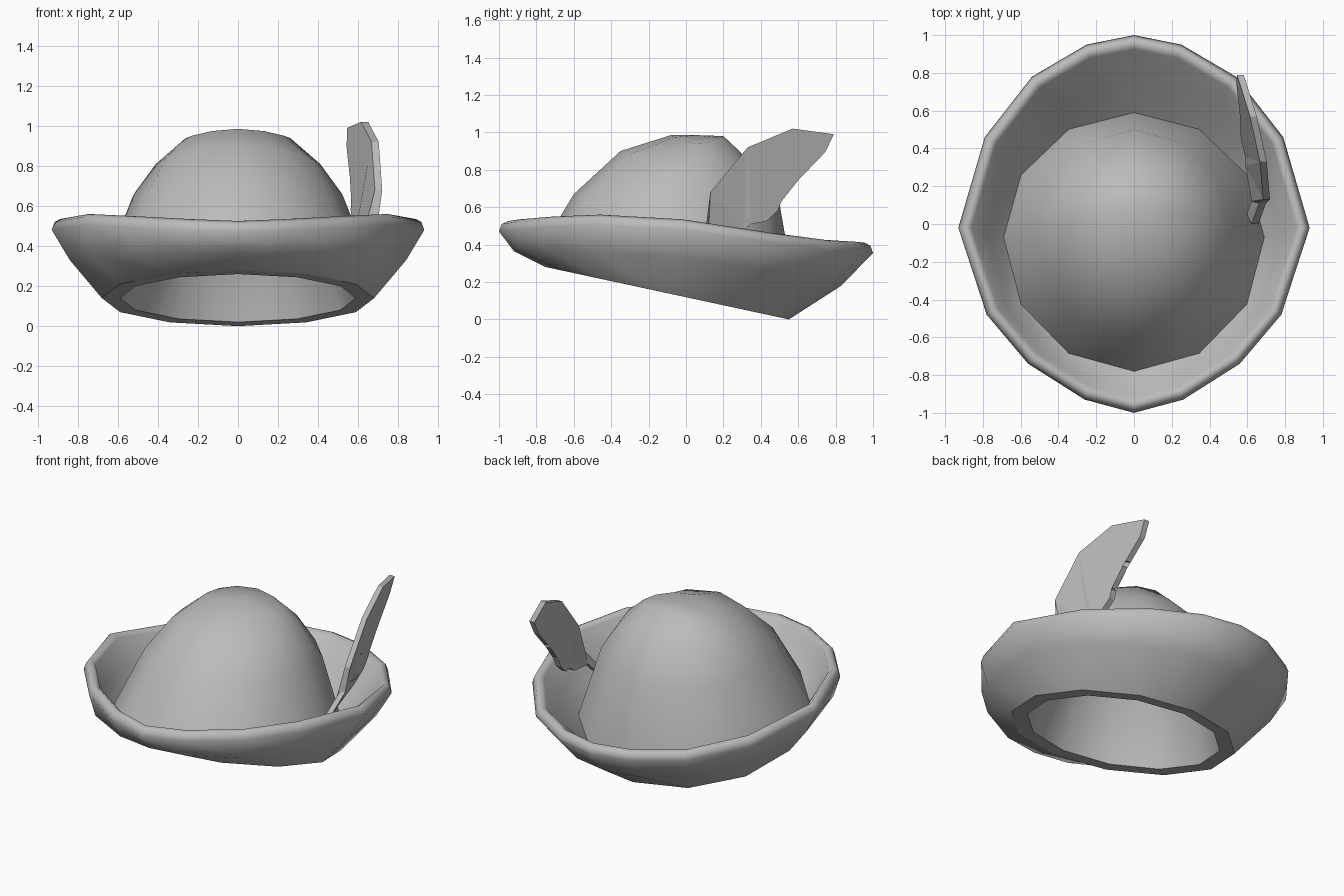
import bpy, bmesh
from math import sin, cos, radians

if "Cube" in bpy.data.objects:
    bpy.data.objects.remove(bpy.data.objects["Cube"], do_unlink=True)

felt = bpy.data.materials.new("plain grey")
GREY = (0.5, 0.5, 0.5, 1)
felt.diffuse_color = GREY
felt.use_nodes = True
felt.node_tree.nodes["Principled BSDF"].inputs["Base Color"].default_value = GREY


def make_object(name, bm):
    bmesh.ops.recalc_face_normals(bm, faces=bm.faces[:])
    mesh = bpy.data.meshes.new(name)
    bm.to_mesh(mesh)
    bm.free()
    mesh.materials.append(felt)
    obj = bpy.data.objects.new(name, mesh)
    bpy.context.collection.objects.link(obj)
    return obj


def mirror(half):
    """Complete a half ring running from the back (+y) to the front."""
    return half + [(-x, y, z) for x, y, z in half[-2:0:-1]]


def oval(width, middle, front, back, angles):
    """Half ring; middle, front and back are (y, z) points."""
    pts = []
    for a in angles:
        t = cos(radians(a))
        end = back if t > 0 else front
        y = middle[0] + abs(t) * (end[0] - middle[0])
        bend = (back[1] + front[1]) / 2 - middle[1]
        z = middle[1] + t * (back[1] - front[1]) / 2 + t * t * bend
        pts.append((width * sin(radians(a)), y, z))
    return pts


def mean(p, q):
    return tuple((a + b) / 2 for a, b in zip(p, q))


def twelve(width, middle, front, back):
    """Twelve-sided ring with split front and back sides."""
    p = oval(width, middle, front, back, range(0, 181, 30))
    return mirror([p[0], mean(p[0], p[1])] + p[1:6] + [mean(p[5], p[6]), p[6]])


def sixteen(width, middle, front, back):
    return mirror(oval(width, middle, front, back,
                       (0, 16, 37, 60, 90, 120, 142, 164, 180)))


# Wavy outer edge of the brim, from back to front
EDGE = [(0, 1, .355), (.25, .95, .36), (.54, .78, .37), (.79, .46, .41),
        (.93, -.02, .48), (.78, -.48, .505), (.56, -.74, .495),
        (.26, -.93, .48), (0, -1, .47)]


def rim(scale, lift):
    return mirror([(x * scale, y * scale, z + lift) for x, y, z in EDGE])


# Hat shell: cavity, underside, brim and crown as one closed loft
rings = [
    # cavity
    twelve(.20, (.04, .88), (-.06, .91), (.15, .91)),
    twelve(.34, (0, .76), (-.29, .83), (.28, .78)),
    twelve(.45, (-.05, .60), (-.52, .63), (.42, .58)),
    # flat underside
    twelve(.59, (-.10, .14), (-.65, .26), (.46, .02)),
    twelve(.68, (-.10, .14), (-.75, .28), (.55, 0)),
    # outside of the brim, rolled rim, inside of the brim
    sixteen(.84, (-.05, .33), (-.92, .365), (.83, .18)),
    rim(1, 0),
    rim(.985, .04),
    rim(.955, .055),
    rim(.925, .03),
    sixteen(.78, (-.05, .37), (-.85, .43), (.76, .25)),
    # crown
    twelve(.69, (-.07, .24), (-.78, .37), (.59, .10)),
    twelve(.52, (-.04, .66), (-.60, .67), (.50, .62)),
    twelve(.41, (.01, .81), (-.35, .90), (.36, .83)),
    twelve(.26, (.06, .94), (-.08, .985), (.20, .98)),
]
SHARP_RINGS = (3, 4, 11)

bm = bmesh.new()
loops = [[bm.verts.new(p) for p in ring] for ring in rings]
count = len(loops[0])
for low, high in zip(loops, loops[1:]):
    for i in range(count):
        j = (i + 1) % count
        bm.faces.new((low[i], low[j], high[j], high[i]))
for loop, height in ((loops[0], .91), (loops[-1], .985)):
    tip = bm.verts.new((0, .06, height))
    for i in range(count):
        bm.faces.new((loop[i], loop[(i + 1) % count], tip))
for face in bm.faces:
    face.smooth = True
for k in SHARP_RINGS:
    for i in range(count):
        bm.edges.get((loops[k][i], loops[k][(i + 1) % count])).smooth = False
make_object("hat", bm)

# Feather: notched side outline, leaning inwards towards the tip
OUTLINE = [(0, .38), (.11, .52), (.13, .68), (.33, .92), (.57, 1.02),
           (.79, .99), (.745, .895), (.63, .775), (.48, .835), (.535, .765),
           (.605, .75), (.51, .645), (.43, .62), (.31, .695), (.42, .6),
           (.51, .63), (.49, .58), (.43, .525), (.2, .55), (.35, .51),
           (.31, .48), (.12, .44), (.05, .36)]
bm = bmesh.new()
sides = []
for offset in (-.018, .018):
    side = []
    for y, z in OUTLINE:
        x = .685 - .29 * (y - .2) + .17 * (z - .7) - .4 * max(0, .5 - z)
        side.append(bm.verts.new((x + offset, y, z)))
    bm.faces.new(side)
    sides.append(side)
n = len(OUTLINE)
for i in range(n):
    j = (i + 1) % n
    bm.faces.new((sides[0][i], sides[0][j], sides[1][j], sides[1][i]))
bmesh.ops.triangulate(bm, faces=[f for f in bm.faces if len(f.verts) > 4])
make_object("feather", bm)
